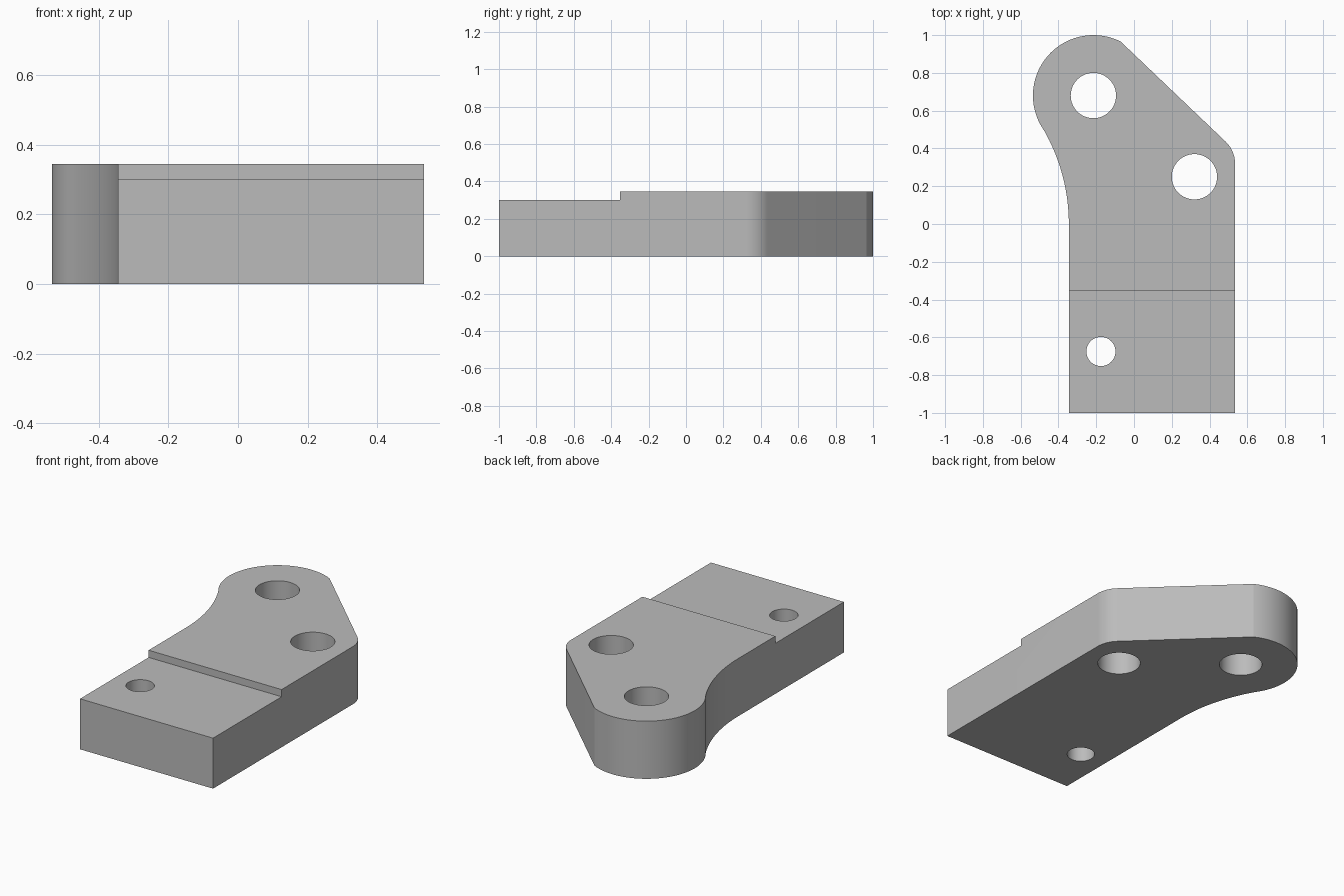
import bpy
import bmesh
from math import cos, sin, radians

cube = bpy.data.objects.get("Cube")
if cube:
    bpy.data.objects.remove(cube, do_unlink=True)

HEIGHT = 0.345
STEP_Z, STEP_Y = 0.302, -0.352

grey = bpy.data.materials.new("plain grey")
grey.use_nodes = True
colour = (0.5, 0.5, 0.5, 1)
grey.diffuse_color = colour
grey.node_tree.nodes["Principled BSDF"].inputs["Base Color"].default_value = colour


def arc(cx, cy, r, start, end, steps):
    angles = [radians(start + (end - start) * i / steps) for i in range(steps + 1)]
    return [(cx + r * cos(a), cy + r * sin(a)) for a in angles]


def prism(name, outline, z0, z1):
    """Extrude a counter-clockwise outline from z0 to z1."""
    bm = bmesh.new()
    face = bm.faces.new([bm.verts.new((x, y, z0)) for x, y in outline])
    top = bmesh.ops.extrude_face_region(bm, geom=[face])["geom"]
    verts = [v for v in top if isinstance(v, bmesh.types.BMVert)]
    bmesh.ops.translate(bm, verts=verts, vec=(0, 0, z1 - z0))
    bmesh.ops.recalc_face_normals(bm, faces=bm.faces)
    mesh = bpy.data.meshes.new(name)
    bm.to_mesh(mesh)
    bm.free()
    mesh.materials.append(grey)
    obj = bpy.data.objects.new(name, mesh)
    bpy.context.collection.objects.link(obj)
    return obj


# Plate outline: square foot, rounded corner, round end, concave flank
outline = [(-0.345, -1), (0.535, -1)]
outline += arc(0.375, 0.32, 0.16, 0, 46.3, 12)
outline += arc(-0.215, 0.68, 0.32, 63, 211, 48)
outline += arc(-1.345, 0, 1.0, 31, 0, 20)[1:]
plate = prism("bracket_plate", outline, 0, HEIGHT)

# Cutters: lowered foot and three through holes
cutters = [prism("step_cutter", [(-1, -2), (1, -2), (1, STEP_Y), (-1, STEP_Y)], STEP_Z, 1)]
for name, x, y, r in [("end_hole", -0.215, 0.68, 0.12),
                      ("corner_hole", 0.32, 0.25, 0.12),
                      ("foot_hole", -0.175, -0.675, 0.077)]:
    cutters.append(prism(name + "_cutter", arc(x, y, r, 0, 360, 64)[:-1], -0.5, 1))

bpy.ops.object.select_all(action="DESELECT")
plate.select_set(True)
bpy.context.view_layer.objects.active = plate
for cutter in cutters:
    mod = plate.modifiers.new(cutter.name, "BOOLEAN")
    mod.operation = "DIFFERENCE"
    mod.solver = "EXACT"
    mod.object = cutter
    bpy.ops.object.modifier_apply(modifier=mod.name)
    bpy.data.objects.remove(cutter, do_unlink=True)

bpy.ops.object.shade_smooth_by_angle(angle=radians(12))
